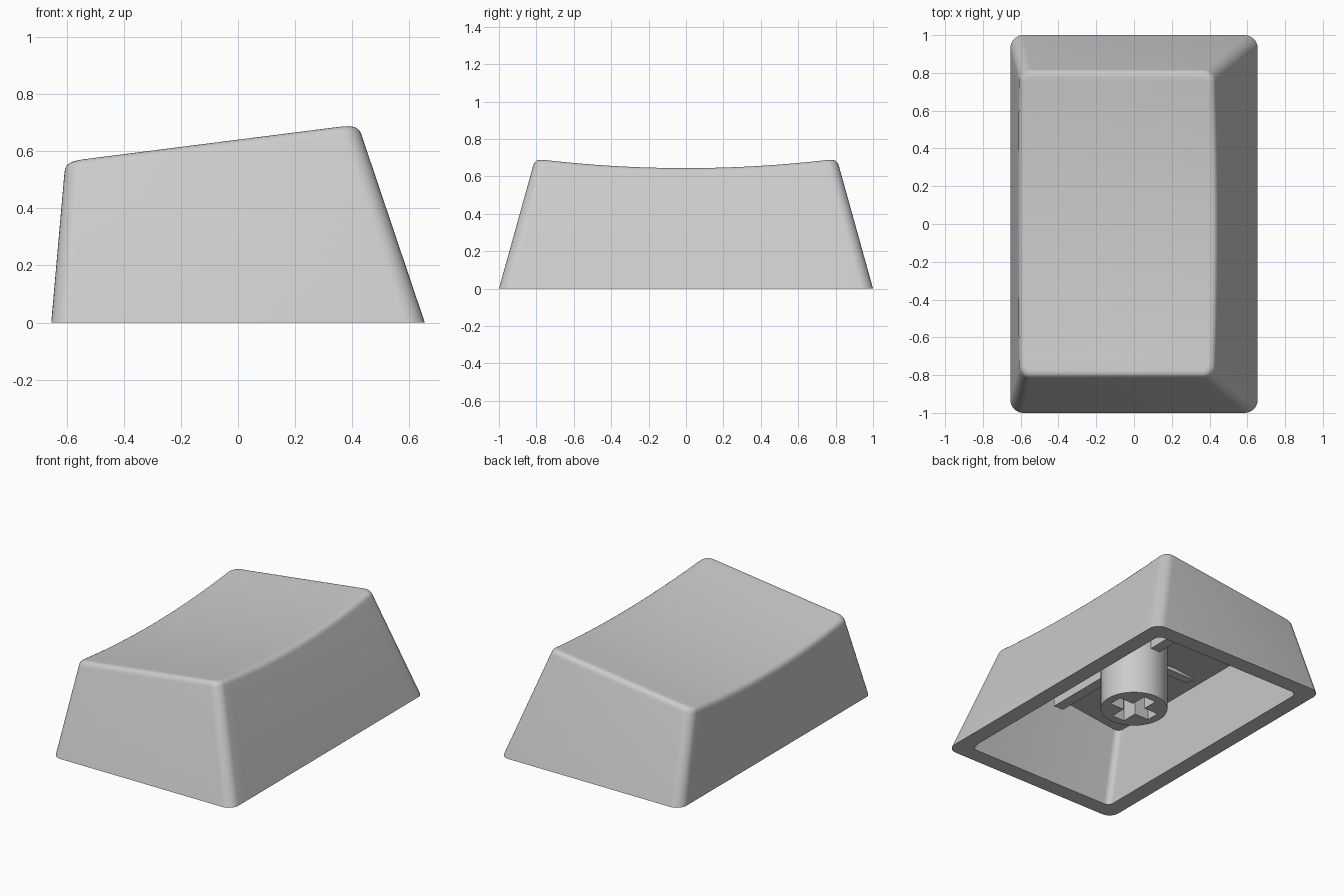
import bpy, bmesh, math
from mathutils import Vector, Matrix

if "Cube" in bpy.data.objects:
    bpy.data.objects.remove(bpy.data.objects["Cube"])

grey = bpy.data.materials.new("light grey plastic")
grey.diffuse_color = (0.6, 0.6, 0.6, 1)
grey.use_nodes = True
grey.node_tree.nodes["Principled BSDF"].inputs["Base Color"].default_value = grey.diffuse_color

N_CORNER, N_SIDE = 8, 24


def outline(x0, x1, hy, r):
    """Rounded rectangle as two matching rows (left, right), front to back."""
    right = []
    for i in range(N_CORNER + 1):
        a = math.pi / 2 * i / N_CORNER
        right.append((r - r * math.sin(a), -hy + r - r * math.cos(a)))
    for i in range(1, N_SIDE):
        right.append((0, (-hy + r) * (1 - 2 * i / N_SIDE)))
    right += [(d, -y) for d, y in reversed(right[:N_CORNER + 1])]
    left = [Vector((x0 + d, y, 0)) for d, y in right]
    return left + [Vector((x1 - d, y, 0)) for d, y in reversed(right)]


def tilt(x):
    return 0.644 + 0.127 * x


def dish(p):
    """Height of the scooped, tilted top."""
    return tilt(p.x) - 0.051 * (1 - min(1, (p.y / 0.8) ** 2))


def loft(bm, rings):
    """Skin closed rings, returning their vertices."""
    loops = [[bm.verts.new(p) for p in ring] for ring in rings]
    n = len(rings[0])
    for a, b in zip(loops, loops[1:]):
        for i in range(n):
            j = (i + 1) % n
            bm.faces.new((a[i], a[j], b[j], b[i]))
    return loops


def cap(bm, loop):
    """Close a ring with strips running left to right."""
    n = len(loop)
    for i in range(n // 2 - 1):
        bm.faces.new((loop[i], loop[i + 1], loop[n - 2 - i], loop[n - 1 - i]))


def finish(bm, name, angle=40):
    bmesh.ops.recalc_face_normals(bm, faces=bm.faces)
    me = bpy.data.meshes.new(name)
    bm.to_mesh(me)
    bm.free()
    me.materials.append(grey)
    ob = bpy.data.objects.new(name, me)
    bpy.context.collection.objects.link(ob)
    bpy.ops.object.select_all(action='DESELECT')
    ob.select_set(True)
    bpy.context.view_layer.objects.active = ob
    bpy.ops.object.shade_smooth_by_angle(angle=math.radians(angle))
    return ob


# Cap shell: tapered outer walls, softened top edge, scooped top, hollow inside
bottom = outline(-0.655, 0.655, 1.0, 0.07)
upper = outline(-0.605, 0.42, 0.808, 0.06)
inset = outline(-0.57, 0.385, 0.778, 0.04)
edge, shoulder, lip = [], [], []
for b, t, s in zip(bottom, upper, inset):
    t = Vector((t.x, t.y, tilt(t.x)))
    p = t.copy()
    for _ in range(6):
        p = b.lerp(t, dish(p) / t.z)
    edge.append(p)
    shoulder.append(p + (b - p).normalized() * 0.035)
    s = Vector((s.x + p.x - t.x, s.y, 0))
    lip.append(Vector((s.x, s.y, dish(s))))
fillet = []
for k in range(6):
    u = k / 5
    fillet.append([a * (1 - u) ** 2 + e * 2 * u * (1 - u) + c * u * u
                   for a, e, c in zip(shoulder, edge, lip)])
mouth = outline(-0.55, 0.55, 0.895, 0.04)
ceiling = [Vector((p.x, p.y, 0.51 + 0.127 * p.x))
           for p in outline(-0.51, 0.39, 0.755, 0.04)]

bm = bmesh.new()
loops = loft(bm, [ceiling, mouth, bottom] + fillet)
cap(bm, loops[0])
cap(bm, loops[-1])
finish(bm, "cap_shell")

# Stem: round post with a plus-shaped socket
R, LOW, HIGH, DEEP = 0.205, 0.085, 0.53, 0.38
L, W = 0.15, 0.045
corners = []
for q in range(4):
    rot = Matrix.Rotation(q * math.pi / 2, 3, 'Z')
    corners += [rot @ Vector(c) for c in ((L, -W, 0), (L, W, 0), (W, W, 0))]
bm = bmesh.new()
n = 48
circle = [Vector((R * math.cos(2 * math.pi * i / n), R * math.sin(2 * math.pi * i / n), 0))
          for i in range(n)]
outer = loft(bm, [[p + Vector((0, 0, z)) for p in circle] for z in (LOW, HIGH)])
socket = loft(bm, [[p + Vector((0, 0, z)) for p in corners] for z in (LOW, DEEP)])
bm.faces.new(outer[1])
bm.faces.new(socket[1])
rim = [e for e in bm.edges if e.is_boundary]
bmesh.ops.triangle_fill(bm, edges=rim, use_beauty=True)
finish(bm, "stem")


# Stiffening ribs under the ceiling, running out from the stem
def rib(name, x0, x1, y0, y1, z0, z1):
    bm = bmesh.new()
    bmesh.ops.create_cube(bm, size=1)
    for v in bm.verts:
        v.co = Vector((x1 if v.co.x > 0 else x0, y1 if v.co.y > 0 else y0,
                       z1 if v.co.z > 0 else z0))
    finish(bm, name)


for side, sign in (("front", -1), ("back", 1)):
    a, b = sorted((sign * 0.19, sign * 0.72))
    rib("long_rib_" + side, -0.035, 0.035, a, b, 0.41, 0.53)
rib("cross_rib_left", -0.45, -0.19, -0.03, 0.03, 0.445, 0.47)
rib("cross_rib_right", 0.19, 0.37, -0.03, 0.03, 0.445, 0.55)
